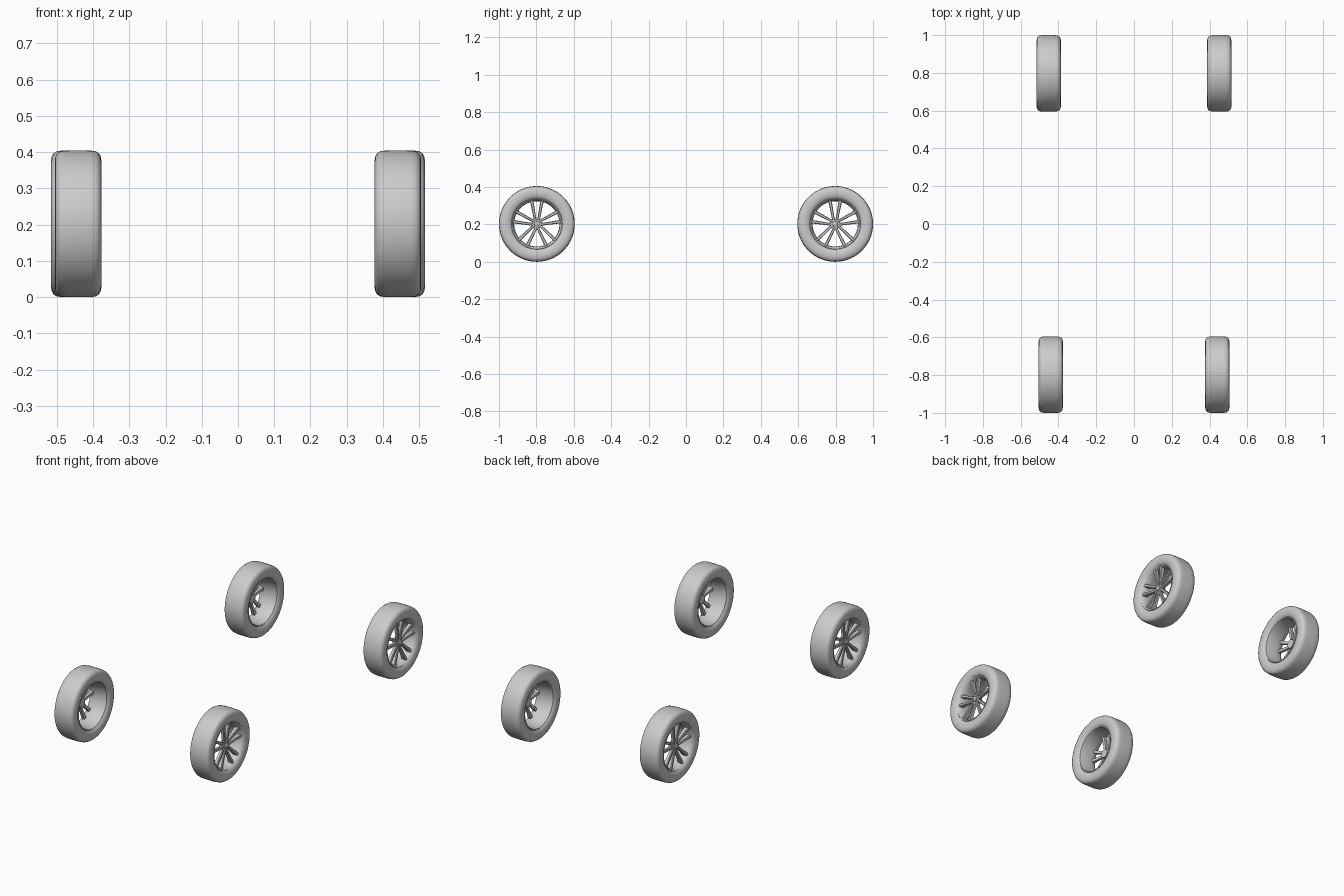
import bpy, bmesh, math
from mathutils import Vector, Matrix

if "Cube" in bpy.data.objects:
    bpy.data.objects.remove(bpy.data.objects["Cube"])

R = 0.2025          # tyre radius
SEG = 64


def finish(bm, name, place):
    bmesh.ops.transform(bm, matrix=place, verts=bm.verts)
    bmesh.ops.recalc_face_normals(bm, faces=bm.faces)
    me = bpy.data.meshes.new(name)
    bm.to_mesh(me)
    bm.free()
    ob = bpy.data.objects.new(name, me)
    bpy.context.collection.objects.link(ob)
    bpy.ops.object.select_all(action='DESELECT')
    ob.select_set(True)
    bpy.context.view_layer.objects.active = ob
    bpy.ops.object.shade_smooth_by_angle(angle=math.radians(35))
    return ob


def lathe(bm, profile, closed=True, seg=SEG):
    # revolve (x, radius) points about the x axle
    rings = []
    for i in range(seg):
        a = 2 * math.pi * i / seg
        rings.append([bm.verts.new((x, r * math.cos(a), r * math.sin(a))) for x, r in profile])
    n = len(profile)
    for i in range(seg):
        p, q = rings[i], rings[(i + 1) % seg]
        for j in range(n if closed else n - 1):
            k = (j + 1) % n
            bm.faces.new((p[j], p[k], q[k], q[j]))
    if not closed:
        for j in (0, n - 1):
            bm.faces.new([r[j] for r in rings])


def spoke(bm, angle, side):
    # tapered, chamfered bar running from the hub to the rim
    rot = Matrix.Rotation(angle, 4, 'X')
    loops = []
    for r, off, w, front, depth in ((0.016, 0.008, 0.007, 0.041, 0.016),
                                    (0.07, 0.0175, 0.008, 0.045, 0.018),
                                    (0.129, 0.028, 0.0095, 0.050, 0.024)):
        sec = [(front - depth, -w), (front - 0.004, -w), (front, -w * 0.6),
               (front, w * 0.6), (front - 0.004, w), (front - depth, w)]
        r = math.sqrt(max(r * r - off * off, 0.0001))
        loops.append([bm.verts.new(rot @ Vector((x, side * off + y, r))) for x, y in sec])
    for a, b in zip(loops, loops[1:]):
        for j in range(6):
            k = (j + 1) % 6
            bm.faces.new((a[j], a[k], b[k], b[j]))
    bm.faces.new(loops[0])
    bm.faces.new(loops[-1])


def wheel(label, cx, cy, side):
    place = Matrix.Translation((side * cx, cy, R)) @ Matrix.Diagonal((side, 1, 1, 1))

    # tyre: rounded shoulders and bulging sidewalls
    half = [(0.046, 0.131), (0.054, 0.135), (0.061, 0.146), (0.0645, 0.160), (0.0645, 0.174),
            (0.062, 0.187), (0.057, 0.195), (0.049, 0.2), (0.036, 0.202), (0.018, R)]
    bm = bmesh.new()
    lathe(bm, half + [(-x, r) for x, r in reversed(half)], seg=96)
    finish(bm, label + "_tyre", place)

    # rim barrel with a rolled lip at each end
    bm = bmesh.new()
    lathe(bm, [(-0.054, 0.137), (-0.057, 0.134), (-0.055, 0.130), (-0.045, 0.127),
               (0.018, 0.121), (0.040, 0.123), (0.049, 0.128), (0.055, 0.131),
               (0.057, 0.134), (0.054, 0.137), (0.040, 0.133), (-0.040, 0.133)])
    finish(bm, label + "_rim", place)

    # five pairs of spokes
    bm = bmesh.new()
    for i in range(5):
        for s in (-1, 1):
            spoke(bm, 2 * math.pi * i / 5, s)
    finish(bm, label + "_spokes", place)

    # hub and centre cap
    bm = bmesh.new()
    lathe(bm, [(0.012, 0.026), (0.036, 0.028), (0.040, 0.025), (0.040, 0.015),
               (0.046, 0.014), (0.048, 0.011)], closed=False, seg=40)
    finish(bm, label + "_hub", place)

    # wheel nuts
    bm = bmesh.new()
    for i in range(5):
        a = 2 * math.pi * (i + 0.5) / 5
        m = Matrix.Rotation(a, 4, 'X') @ Matrix.Translation((0.040, 0, 0.020)) @ Matrix.Rotation(math.pi / 2, 4, 'Y')
        bmesh.ops.create_cone(bm, cap_ends=True, segments=6, radius1=0.0035,
                              radius2=0.0035, depth=0.008, matrix=m)
    finish(bm, label + "_nuts", place)


for side, name in ((-1, "left"), (1, "right")):
    wheel("front_" + name, 0.441, -0.7975, side)
    wheel("rear_" + name, 0.4515, 0.7975, side)
